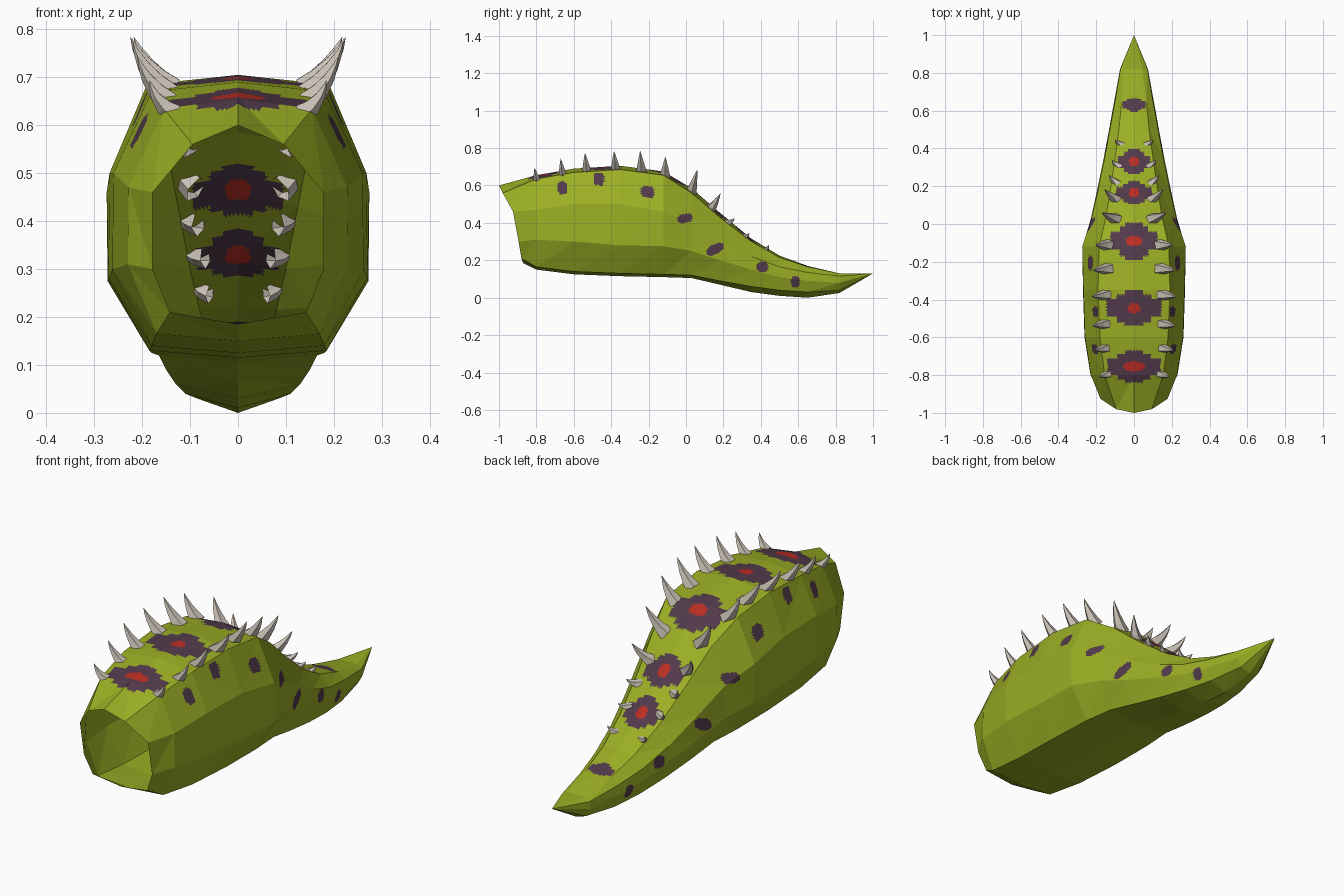
import bpy, bmesh, math
from mathutils import Vector
from mathutils.bvhtree import BVHTree

if "Cube" in bpy.data.objects:
    bpy.data.objects.remove(bpy.data.objects["Cube"])


def material(name, rgb):
    m = bpy.data.materials.new(name)
    m.diffuse_color = (*rgb, 1)
    m.use_nodes = True
    m.node_tree.nodes["Principled BSDF"].inputs["Base Color"].default_value = m.diffuse_color
    return m


GREEN = material("green_skin", (0.33, 0.43, 0.018))
PURPLE = material("dark_purple", (0.085, 0.042, 0.070))
RED = material("red_spot", (0.50, 0.026, 0.017))
BONE = material("bone", (0.60, 0.54, 0.47))

# Body half sections: y, top z, back edge (x,z), side (x,z), low side (x,z), belly edge (x,z), belly z
SECTIONS = [
    (-0.80, .655, .155, .635, .228, .47, .230, .31, .170, .165, .150),
    (-0.60, .690, .180, .670, .260, .50, .262, .30, .180, .140, .125),
    (-0.35, .705, .190, .685, .268, .50, .270, .28, .185, .130, .115),
    (-0.12, .675, .185, .655, .274, .46, .272, .275, .180, .125, .110),
    (0.03, .585, .150, .560, .225, .40, .228, .25, .165, .120, .105),
    (0.18, .455, .125, .430, .190, .31, .195, .20, .150, .090, .070),
    (0.35, .315, .100, .300, .155, .22, .160, .15, .130, .060, .030),
    (0.50, .225, .080, .215, .128, .165, .132, .11, .110, .040, .010),
    (0.65, .170, .065, .165, .100, .135, .105, .09, .085, .030, .000),
    (0.82, .130, .045, .130, .072, .115, .074, .08, .050, .040, .025),
]
# Slanted rim of the open front end
RIM = [(0, -1, .6), (.095, -.98, .56), (.178, -.925, .46),
       (.178, -.895, .30), (.142, -.88, .21), (0, -.87, .185)]


def full_ring(half):
    return half + [(-x, y, z) for x, y, z in reversed(half[1:-1])]


rings = [full_ring(RIM)]
for y, top, ex, ez, mx, mz, lx, lz, bx, bz, belly in SECTIONS:
    rings.append(full_ring([(0, y, top), (ex, y, ez), (mx, y, mz),
                            (lx, y, lz), (bx, y, bz), (0, y, belly)]))

# Hollow body shell, open at the front and pointed at the tail
bm = bmesh.new()
vr = [[bm.verts.new(p) for p in ring] for ring in rings]
n = len(vr[0])
for a, b in zip(vr, vr[1:]):
    for i in range(n):
        j = (i + 1) % n
        bm.faces.new((a[i], a[j], b[j], b[i]))
tip = bm.verts.new((0, 1, .13))
for i in range(n):
    bm.faces.new((vr[-1][i], vr[-1][(i + 1) % n], tip))
bmesh.ops.triangulate(bm, faces=bm.faces[:], quad_method='SHORT_EDGE')
bm.normal_update()
surface = BVHTree.FromBMesh(bm)

# Fine cuts so the markings can be coloured by rule
for _ in range(4):
    bmesh.ops.subdivide_edges(bm, edges=bm.edges[:], cuts=1, use_grid_fill=True)
bm.normal_update()

# Back patches: y, half width, half length, red half width
PATCHES = [(-.755, .140, .085, .060), (-.445, .145, .090, .032),
           (-.09, .125, .098, .045), (.165, .095, .062, .028),
           (.33, .085, .065, .026), (.63, .060, .035, 0)]
# Flank spots: y, z, half length, half height, slope
SPOTS = [(-.66, .588, .026, .034, 0), (-.465, .635, .028, .034, 0),
         (-.205, .565, .036, .030, -.15), (-.005, .425, .040, .024, .1),
         (.155, .26, .044, .028, .35), (.41, .165, .030, .028, 0),
         (.585, .085, .024, .030, 0)]


def marking(c, nrm):
    ax = abs(c.x)
    if nrm.z > 0.2:
        for y, w, l, r in PATCHES:
            u, v = ax / w, abs(c.y - y) / l
            if r and (ax / r) ** 2 + ((c.y - y) / .026) ** 2 < 1:
                return 2
            # Lobed outline made from a wide bar and a tall block
            if (u < 1 and v < .5) or (u < .62 and v < .8) or (u < .35 and v < 1):
                return 1
    if abs(nrm.x) > 0.3:
        for y, z, l, h, s in SPOTS:
            dy = c.y - y
            dz = c.z - z - s * dy
            u, v = abs(dy) / l, abs(dz) / h
            if u < 1 and v < 1 and u + v < 1.5:
                return 1
    return 0


for f in bm.faces:
    f.material_index = marking(f.calc_center_median(), f.normal)


def make_object(name, bm, mats):
    me = bpy.data.meshes.new(name)
    bm.to_mesh(me)
    bm.free()
    for m in mats:
        me.materials.append(m)
    ob = bpy.data.objects.new(name, me)
    bpy.context.collection.objects.link(ob)
    return ob


make_object("body_shell", bm, [GREEN, PURPLE, RED])

# Curved back spikes: base x, base y, tip x, tip y, tip z, radius
SPIKES = [(.135, -.80, .185, -.81, .695, .025), (.145, -.66, .210, -.67, .745, .027),
          (.145, -.53, .220, -.54, .775, .031), (.140, -.375, .225, -.385, .785, .033),
          (.130, -.235, .218, -.245, .785, .035), (.130, -.105, .205, -.11, .755, .035),
          (.090, .03, .170, .06, .685, .035), (.090, .135, .155, .185, .56, .031),
          (.085, .22, .132, .26, .425, .026), (.070, .31, .118, .34, .345, .024),
          (.060, .425, .100, .445, .285, .021)]
SIDES = 10


def add_spike(bm, side, bx, by, tx, ty, tz, r):
    hit, nrm, _, _ = surface.ray_cast(Vector((bx, by, 2)), Vector((0, 0, -1)))
    base = hit - nrm * 0.015
    end = Vector((tx, ty, tz))
    bend = base.lerp(end, 0.5) + Vector((.014, 0, -.012))
    prev = None
    for t in (0, .3, .6, .82):
        p = base * (1 - t) ** 2 + bend * 2 * t * (1 - t) + end * t * t
        d = ((bend - base) * (1 - t) + (end - bend) * t).normalized()
        u = d.cross(Vector((0, 1, 0))).normalized()
        w = d.cross(u)
        ring = []
        for k in range(SIDES):
            a = 2 * math.pi * k / SIDES
            rad = r * (1 - t) ** .85 * (1 if k % 2 else .8)   # fluted sides
            q = p + (u * math.cos(a) + w * math.sin(a)) * rad
            ring.append(bm.verts.new((q.x * side, q.y, q.z)))
        if prev:
            for k in range(SIDES):
                m = (k + 1) % SIDES
                bm.faces.new((prev[k], prev[m], ring[m], ring[k]))
        prev = ring
    top = bm.verts.new((end.x * side, end.y, end.z))
    for k in range(SIDES):
        bm.faces.new((prev[k], prev[(k + 1) % SIDES], top))


for side, label in ((1, "right"), (-1, "left")):
    bm = bmesh.new()
    for s in SPIKES:
        add_spike(bm, side, *s)
    bmesh.ops.recalc_face_normals(bm, faces=bm.faces[:])
    make_object(label + "_spikes", bm, [BONE])
